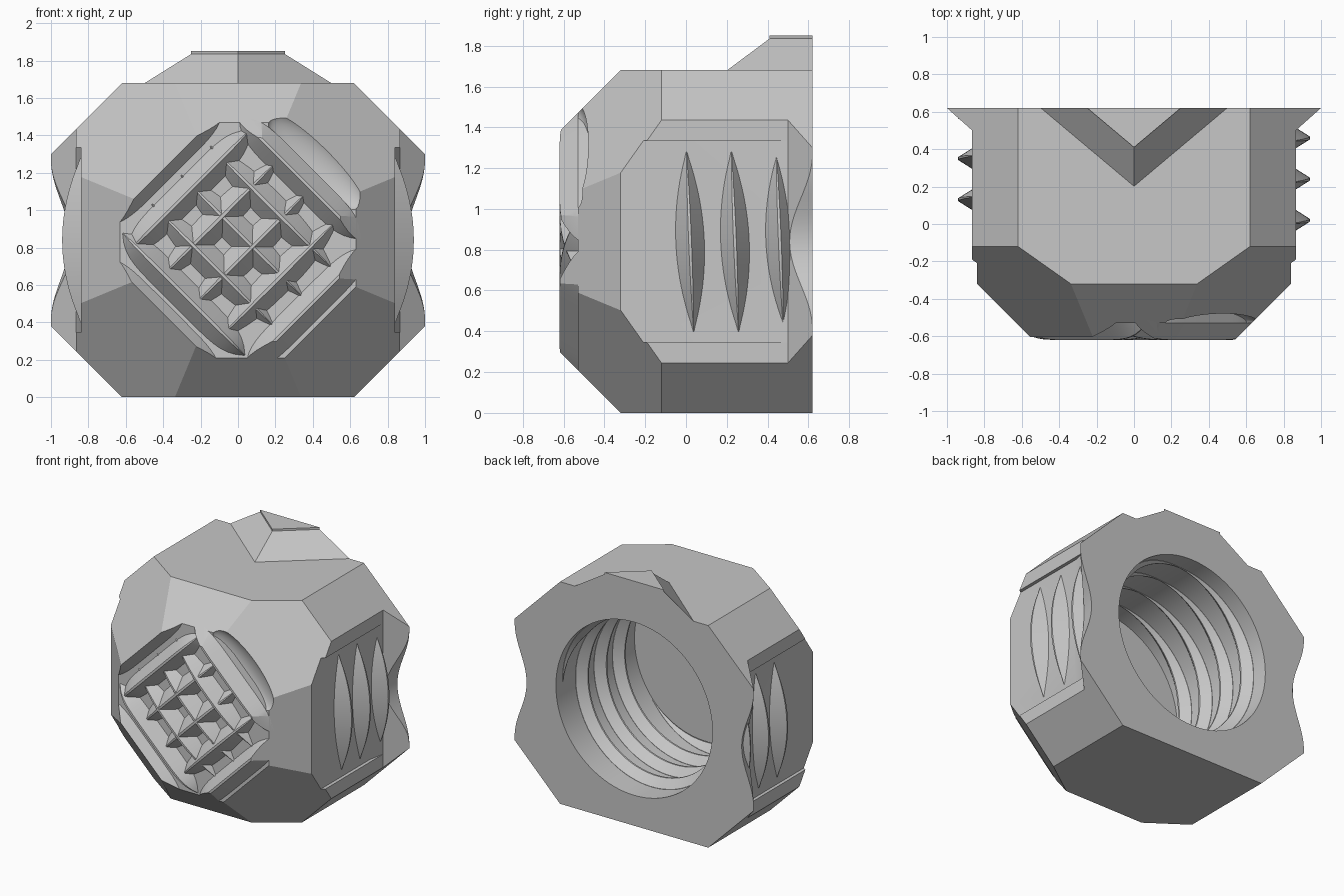
import bpy, bmesh
from math import sin, cos, pi, radians
from mathutils import Vector, Matrix

cube = bpy.data.objects.get("Cube")
if cube:
    bpy.data.objects.remove(cube)

MID = 0.84       # middle height of the body
BORE = 0.885     # height of the socket axis
PITCH = 0.22
D = 0.5 ** 0.5

grey = bpy.data.materials.new("plain grey")
grey.use_nodes = True
GREY = (0.57, 0.57, 0.57, 1)
grey.diffuse_color = GREY
grey.node_tree.nodes["Principled BSDF"].inputs["Base Color"].default_value = GREY


def make(name, bm):
    bmesh.ops.recalc_face_normals(bm, faces=bm.faces[:])
    mesh = bpy.data.meshes.new(name)
    bm.to_mesh(mesh)
    bm.free()
    mesh.materials.append(grey)
    ob = bpy.data.objects.new(name, mesh)
    bpy.context.collection.objects.link(ob)
    return ob


def block(name, lo, hi):
    bm = bmesh.new()
    bmesh.ops.create_cube(bm, size=1)
    lo, hi = Vector(lo), Vector(hi)
    for v in bm.verts:
        v.co = [(a + b) / 2 + c * (b - a) for a, b, c in zip(lo, hi, v.co)]
    return make(name, bm)


def extrude(name, points, direction):
    bm = bmesh.new()
    face = bm.faces.new([bm.verts.new(p) for p in points])
    out = bmesh.ops.extrude_face_region(bm, geom=[face])
    bmesh.ops.translate(bm, vec=direction,
                        verts=[g for g in out["geom"] if isinstance(g, bmesh.types.BMVert)])
    return make(name, bm)


def boolean(ob, tool, op='DIFFERENCE', keep=False):
    mod = ob.modifiers.new(op, 'BOOLEAN')
    mod.operation, mod.object, mod.solver = op, tool, 'EXACT'
    dg = bpy.context.evaluated_depsgraph_get()
    mesh = bpy.data.meshes.new_from_object(ob.evaluated_get(dg))
    ob.modifiers.clear()
    ob.data = mesh
    if not keep:
        bpy.data.objects.remove(tool)


def sweep(name, frames):
    """Ridge through rows of (foot, side vector, height vector)."""
    bm = bmesh.new()
    rows = []
    for p, side, up in frames:
        root = up.normalized() * -0.06
        rows.append([bm.verts.new(q) for q in
                     (p + side + root, p + side, p + side * 0.1 + up,
                      p - side * 0.1 + up, p - side, p - side + root)])
    for a, b in zip(rows, rows[1:]):
        for i in range(6):
            j = (i + 1) % 6
            bm.faces.new((a[i], a[j], b[j], b[i]))
    bm.faces.new(rows[0])
    bm.faces.new(rows[-1])
    return make(name, bm)


def lens(name, center, along, across, up, half, power, steps=24):
    frames = []
    for i in range(steps + 1):
        t = 2 * i / steps - 1
        s = max(1 - abs(t) ** power, 0.03)
        frames.append((center + along * half * t, across * s, up * s))
    return sweep(name, frames)


# Octagonal body with all front edges bevelled
body = block("body", (-1, -0.62, 0), (1, 0.62, 1.68))
bm = bmesh.new()
bm.from_mesh(body.data)
planes = []
for s in (-1, 1):
    planes += [((s, -1, 0), 1.16), ((0, -1, s), 1.16)]
    for t in (-1, 1):
        planes += [((s, 0, t), 1.46), ((s, -(2 ** 0.5), t), 1.63)]
for n, d in planes:
    n = Vector(n)
    bmesh.ops.bisect_plane(bm, geom=bm.verts[:] + bm.edges[:] + bm.faces[:],
                           plane_co=n * (d / n.length_squared) + Vector((0, 0, MID)),
                           plane_no=n, clear_outer=True)
    bmesh.ops.holes_fill(bm, edges=[e for e in bm.edges if e.is_boundary])
bmesh.ops.recalc_face_normals(bm, faces=bm.faces[:])
bm.to_mesh(body.data)
bm.free()

# Crossed bowed ridges on the front, trimmed to the bevelled envelope
diagonals = ((Vector((D, 0, D)), Vector((-D, 0, D)), (0.57, 0.37, 0.15, -0.08, -0.30, -0.52)),
             (Vector((-D, 0, D)), Vector((D, 0, D)), (0.47, 0.25, 0.03, -0.19, -0.41, -0.59)))
for k, (along, across, offsets) in enumerate(diagonals):
    for i, off in enumerate(offsets):
        inner = abs(off) < 0.35
        ridge = lens(f"front_ridge_{k}_{i}", Vector((0, -0.53, MID)) + across * off,
                     along, across * 0.08, Vector((0, -0.09, 0)),
                     0.46, 2.6 if inner else 6)
        boolean(ridge, body, 'INTERSECT', keep=True)

# Flat front bed and one dished corner
boolean(body, block("cutter", (-2, -1, -1), (2, -0.53, 3)))
bm = bmesh.new()
turn = Matrix((Vector((-D, 0, D)), Vector((D, 0, D)), Vector((0, 1, 0)))).transposed()
bmesh.ops.create_uvsphere(bm, u_segments=48, v_segments=24, radius=1,
                          matrix=Matrix.Translation((0.59 * D, -0.54, MID + 0.59 * D))
                          @ turn.to_4x4() @ Matrix.Diagonal((0.34, 0.13, 0.08, 1)))
boolean(body, make("cutter", bm))

# Sides: flared rear wings, recessed panel and wavy hollow grip
for s in (-1, 1):
    tail = [(1, 0.62), (1.2, 0.8), (1.2, -1)]
    flare = [(0.865, -1), (0.865, 0.5)] + tail
    boolean(body, extrude("cutter", [(s * x, y, -1) for x, y in flare], (0, 0, 4)))
    panel = [(0.84, -1), (0.84, 0.38), (0.865, 0.5)] + tail
    boolean(body, extrude("cutter", [(s * x, y, MID - 0.495) for x, y in panel], (0, 0, 0.99)))
    wave = [(0.84 + 0.05 * (1 - cos(pi * i / 16)), 0.43 * i / 16) for i in range(-16, 17)]
    wave += [(1.3, 0.43), (1.3, -0.43)]
    boolean(body, extrude("cutter", [(s * x, 0.36, MID + z) for x, z in wave],
                          (s * 0.09, 0.39, 0)))

# Round socket from the back
bore = [(0.655 * cos(2 * pi * i / 96), -0.32, BORE + 0.655 * sin(2 * pi * i / 96))
        for i in range(96)]
boolean(body, extrude("cutter", bore, (0, 1.2, 0)))

# Thread crests on the sides, leaning with the helix
for s, start in ((1, 0.02), (-1, 0.13)):
    for i in range(3):
        y = start + i * PITCH
        lens(f"side_ridge_{'left' if s > 0 else 'right'}_{i}", Vector((s * 0.84, y, MID)),
             Vector((0, -0.04 * s, 1)), Vector((0, 0.07 if y < 0.5 else 0.045, 0)),
             Vector((s * 0.10, 0, 0)), 0.44, 2)

# Helical thread inside the socket, fading out along the roof
turns, per = 3.9, 72
count = int(turns * per)
frames = []
for i in range(count + 1):
    a = 2 * pi * i / per
    roof = abs(sin((a - pi / 2) / 2))
    fade = max(min(1, 1.6 * roof, i / 12, (count - i) / 12), 0.03)
    radial = Vector((cos(a), 0, sin(a)))
    frames.append((radial * 0.653 + Vector((0, 0.54 - PITCH * i / per, BORE)),
                   Vector((0, 0.065 * fade, 0)), radial * -0.06 * fade))
sweep("inner_thread", frames)

# Arrow shaped marker on top
bm = bmesh.new()
rows = []
for z, w, tip in ((1.66, 0.53, 0.175), (1.835, 0.25, 0.41), (1.85, 0.25, 0.41)):
    rows.append([bm.verts.new(p) for p in ((0, tip, z), (w, 0.62, z), (-w, 0.62, z))])
for a, b in zip(rows, rows[1:]):
    for i in range(3):
        j = (i + 1) % 3
        bm.faces.new((a[i], a[j], b[j], b[i]))
bm.faces.new(rows[0])
bm.faces.new(rows[-1])
make("top_marker", bm)

# Soft shading on curves, crisp edges elsewhere
for ob in bpy.context.view_layer.objects:
    ob.select_set(ob.type == 'MESH')
bpy.context.view_layer.objects.active = body
bpy.ops.object.shade_smooth_by_angle(angle=radians(25))
